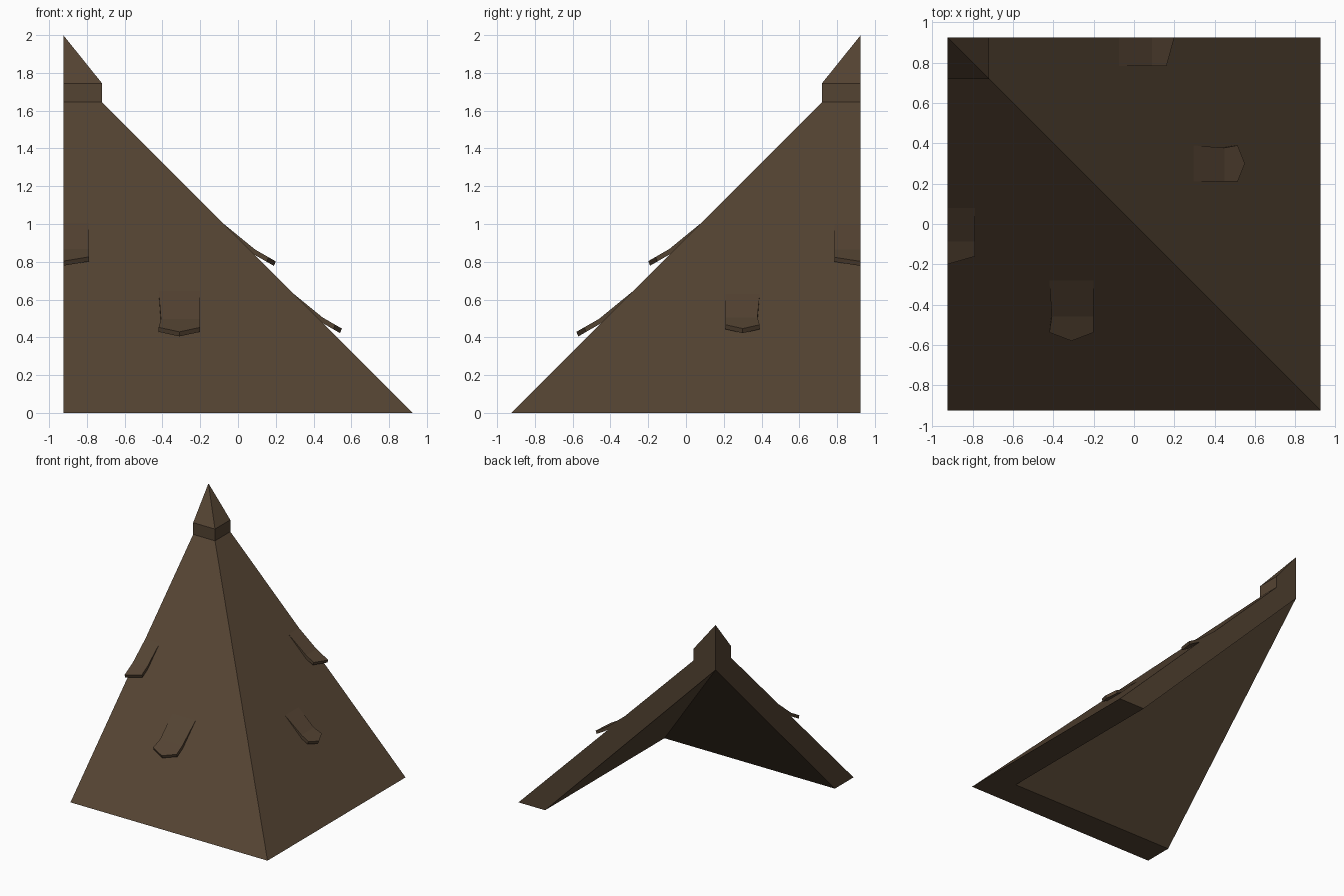
import bpy
import bmesh
from mathutils import Vector

if "Cube" in bpy.data.objects:
    bpy.data.objects.remove(bpy.data.objects["Cube"], do_unlink=True)

H = 0.925          # half of the square plan
BROWN = (0.088, 0.056, 0.032, 1.0)

wood = bpy.data.materials.new("brown_shingle")
wood.use_nodes = True
wood.diffuse_color = BROWN
bsdf = next(n for n in wood.node_tree.nodes if n.type == "BSDF_PRINCIPLED")
bsdf.inputs["Base Color"].default_value = BROWN
bsdf.inputs["Roughness"].default_value = 0.9


def finish(name, bm):
    bmesh.ops.remove_doubles(bm, verts=bm.verts, dist=0.0001)
    bmesh.ops.recalc_face_normals(bm, faces=bm.faces)
    mesh = bpy.data.meshes.new(name)
    bm.to_mesh(mesh)
    bm.free()
    mesh.materials.append(wood)
    obj = bpy.data.objects.new(name, mesh)
    bpy.context.collection.objects.link(obj)
    return obj


def corner_sweep(name, profile):
    """Sweep a (radius, height) profile round the square corner at (-H, H)."""
    bm = bmesh.new()
    paths = []
    for sx, sy in ((0, 1), (1, 1), (1, 0)):
        paths.append([bm.verts.new((-H + sx * r, H - sy * r, z))
                      for r, z in profile])
    n = len(profile)
    for a, b in zip(paths, paths[1:]):
        for i in range(n):
            j = (i + 1) % n
            if profile[i][0] == 0 and profile[j][0] == 0:
                continue
            # points on the axis collapse the quad to a triangle
            if profile[i][0] == 0:
                bm.faces.new((a[i], a[j], b[j]))
            elif profile[j][0] == 0:
                bm.faces.new((a[i], a[j], b[i]))
            else:
                bm.faces.new((a[i], a[j], b[j], b[i]))
    bm.faces.new(paths[0])
    bm.faces.new(paths[-1])
    return finish(name, bm)


def shingle(name, start, length, u0, u1, tip, on_front):
    """Bent pointed tile lifting off the slope; u runs across, d runs downhill."""
    top = H - start
    mid_d, mid_z = 0.6 * length, -0.49 * length
    side_d, side_z = 0.86 * length, -0.64 * length
    nick = 0.012
    outline = [
        (u0, 0, 0), (u1, 0, 0),
        (u1, mid_d, mid_z), (u1, side_d, side_z),
        (tip, length, -0.72 * length),
        (u0, side_d, side_z),
        (u0 + (nick if tip > u0 else 0), mid_d, mid_z),
    ]
    bm = bmesh.new()
    layers = []
    for sink in (0, 0.024):
        layer = []
        for u, d, z in outline:
            x, y = u, -(start + d - sink * 0.4)
            if not on_front:
                x, y = -y, -x      # mirror across the ridge
            layer.append(bm.verts.new(Vector((x, y, top + z - sink))))
        layers.append(layer)
        bm.faces.new((layer[0], layer[1], layer[2], layer[6]))
        bm.faces.new(layer[2:])
    upper, lower = layers
    for i in range(len(outline)):
        j = (i + 1) % len(outline)
        bm.faces.new((upper[i], upper[j], lower[j], lower[i]))
    return finish(name, bm)


# Hollow two-sided roof and its pointed cap
corner_sweep("roof_shell", [(0, 1.618), (1.6, 0), (1.85, 0),
                            (0.205, 1.645), (0, 1.645)])
corner_sweep("roof_cap", [(0, 1.645), (0.205, 1.645), (0.205, 1.745), (0, 2)])

# Loose shingles on both slopes
shingle("front_lower_shingle", 0.28, 0.30, -0.42, -0.20, -0.31, True)
shingle("front_upper_shingle", -0.08, 0.28, -H, -0.79, -H, True)
shingle("side_lower_shingle", 0.295, 0.255, -0.39, -0.21, -0.30, False)
shingle("side_upper_shingle", -0.075, 0.275, -H, -0.785, -H, False)
